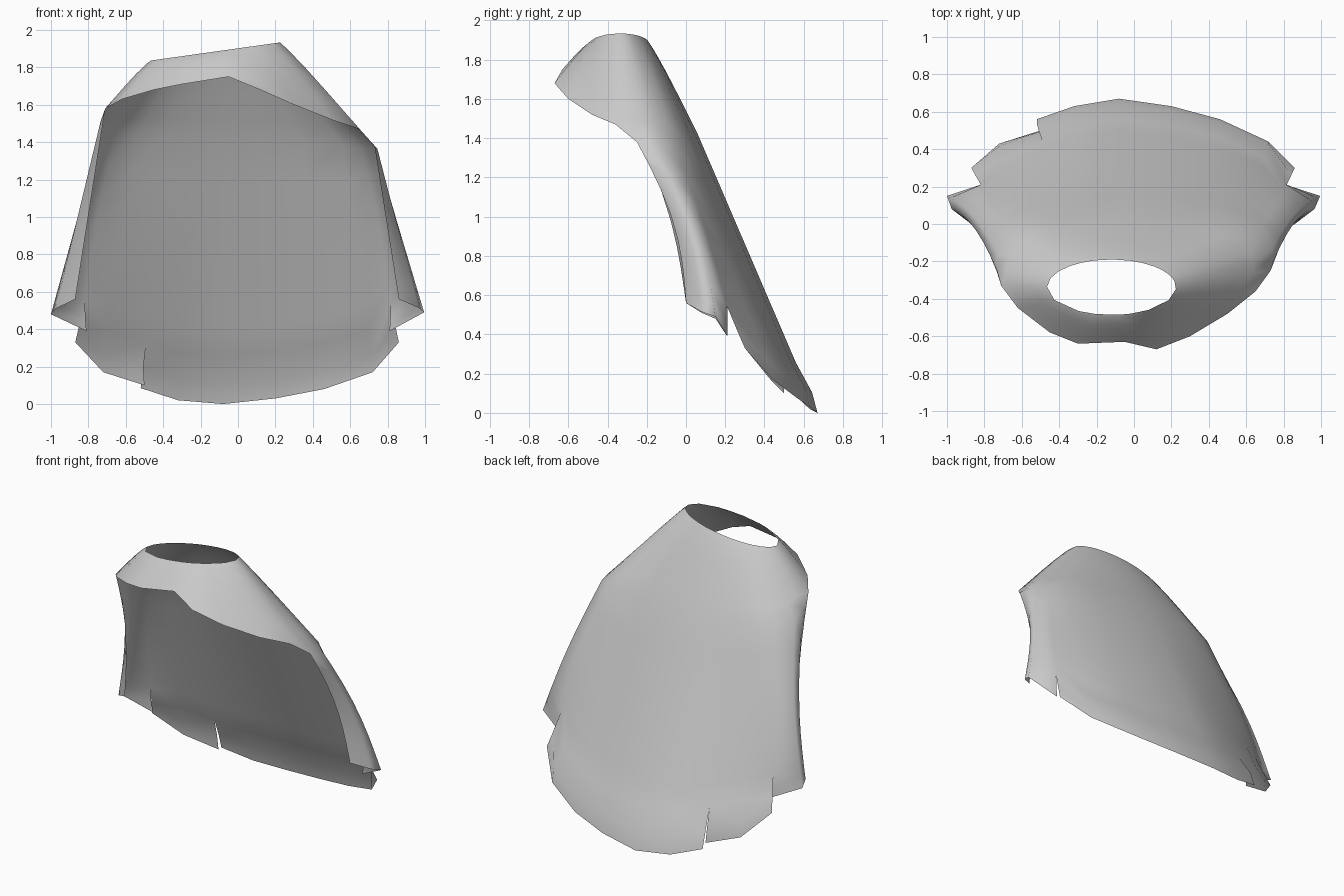
import bpy, bmesh, math
from mathutils import Vector as V

if "Cube" in bpy.data.objects:
    bpy.data.objects.remove(bpy.data.objects["Cube"])

cloth = bpy.data.materials.new("grey_cloth")
cloth.diffuse_color = (0.6, 0.6, 0.6, 1)
cloth.use_nodes = True
cloth.node_tree.nodes["Principled BSDF"].inputs["Base Color"].default_value = cloth.diffuse_color

# Shoulder line and hem, running right front edge -> back -> left front edge
shoulder = [V(p) for p in [
    (.73, -.25, 1.38), (.745, -.195, 1.365), (.735, -.13, 1.36), (.655, -.055, 1.37),
    (.56, -.01, 1.39), (.34, .03, 1.40), (.14, .05, 1.41), (-.08, .06, 1.42),
    (-.26, .05, 1.42), (-.40, .03, 1.43), (-.54, 0, 1.44), (-.65, -.055, 1.45),
    (-.73, -.15, 1.46), (-.735, -.24, 1.51), (-.71, -.33, 1.58)]]
# A slit has two hem points: one for each side of the cut
hem = [[V(p) for p in q] for q in [
    [(.86, 0, .56)], [(.965, .08, .515)], [(.995, .15, .49)],
    [(.81, .21, .39), (.86, .30, .33)], [(.72, .44, .17)], [(.46, .56, .08)],
    [(.20, .63, .03)], [(-.08, .67, .0)], [(-.32, .63, .02)],
    [(-.52, .56, .085), (-.50, .50, .10)], [(-.72, .43, .17)],
    [(-.87, .30, .33), (-.81, .21, .39)], [(-1, .15, .48)],
    [(-.975, .08, .51)], [(-.87, 0, .56)]]]
# Lower edge of the front collar, left to right
collar_front = [V(p) for p in [
    (-.62, -.45, 1.63), (-.45, -.58, 1.68), (-.30, -.64, 1.71), (-.05, -.63, 1.75),
    (.12, -.67, 1.68), (.30, -.60, 1.60), (.50, -.48, 1.52), (.65, -.36, 1.47)]]


def neck_point(p):
    """Point on the tilted oval neck opening that faces p."""
    a = math.atan2((p.y + .335) / .15, (p.x + .12) / .34)
    x = -.12 + .345 * math.cos(a)
    return V((x, -.338 + .148 * math.sin(a), 1.885 + .14 * (x + .12)))


def collar_column(p):
    n = neck_point(p)
    out = V((p.x - n.x, p.y - n.y, 0)).normalized()
    col = []
    for t in (0, .08, .3, .55, .8, 1):
        # slight rounding just below the neck rim
        col.append(n.lerp(p, t) + (out * .5 + V((0, 0, .5))) * .012 * math.sin(math.pi * t ** .6))
    return col


def body_column(i, side):
    top, ends = shoulder[i], hem[i]
    mean = sum(ends, V()) / len(ends)
    from_edge = min(i, len(hem) - 1 - i)
    bow = (.06, .06, .05, .02)[from_edge] if from_edge < 4 else 0
    col = []
    for t in (0, .15, .3, .45, .6, .72, .82, .93, 1):
        w = max(0, (t - .82) / .18)
        p = top.lerp(mean.lerp(ends[side], w), t)
        p.y += bow * math.sin(math.pi * t)          # sides bow backwards
        if from_edge == 3:                          # soften the side fold
            p.x += math.copysign(.025, p.x) * math.sin(math.pi * t)
        if from_edge > 3:                           # hem curls down
            p += V((p.x * .02, .016, .006)) * math.sin(math.pi * w)
        col.append(p)
    return col


def loft(bm, columns):
    grid = [[bm.verts.new(p) for p in c] for c in columns]
    for a, b in zip(grid, grid[1:]):
        for k in range(len(a) - 1):
            bm.faces.new((a[k], a[k + 1], b[k + 1], b[k]))


bm = bmesh.new()

# Collar: closed ring from neck opening to shoulder line
ring = shoulder + collar_front
loft(bm, [collar_column(p) for p in ring + ring[:1]])

# Back and side drape: separate panels between the slits
panel = []
for i, ends in enumerate(hem):
    panel.append(body_column(i, 0))
    if len(ends) == 2:
        loft(bm, panel)
        panel = [body_column(i, 1)]
loft(bm, panel)

# Join panels and collar; only the slits stay open
bmesh.ops.remove_doubles(bm, verts=bm.verts, dist=.0005)

me = bpy.data.meshes.new("cape")
bm.to_mesh(me)
bm.free()
me.materials.append(cloth)
cape = bpy.data.objects.new("cape", me)
bpy.context.collection.objects.link(cape)
bpy.context.view_layer.objects.active = cape
cape.select_set(True)
bpy.ops.object.shade_smooth_by_angle(angle=math.radians(120))
